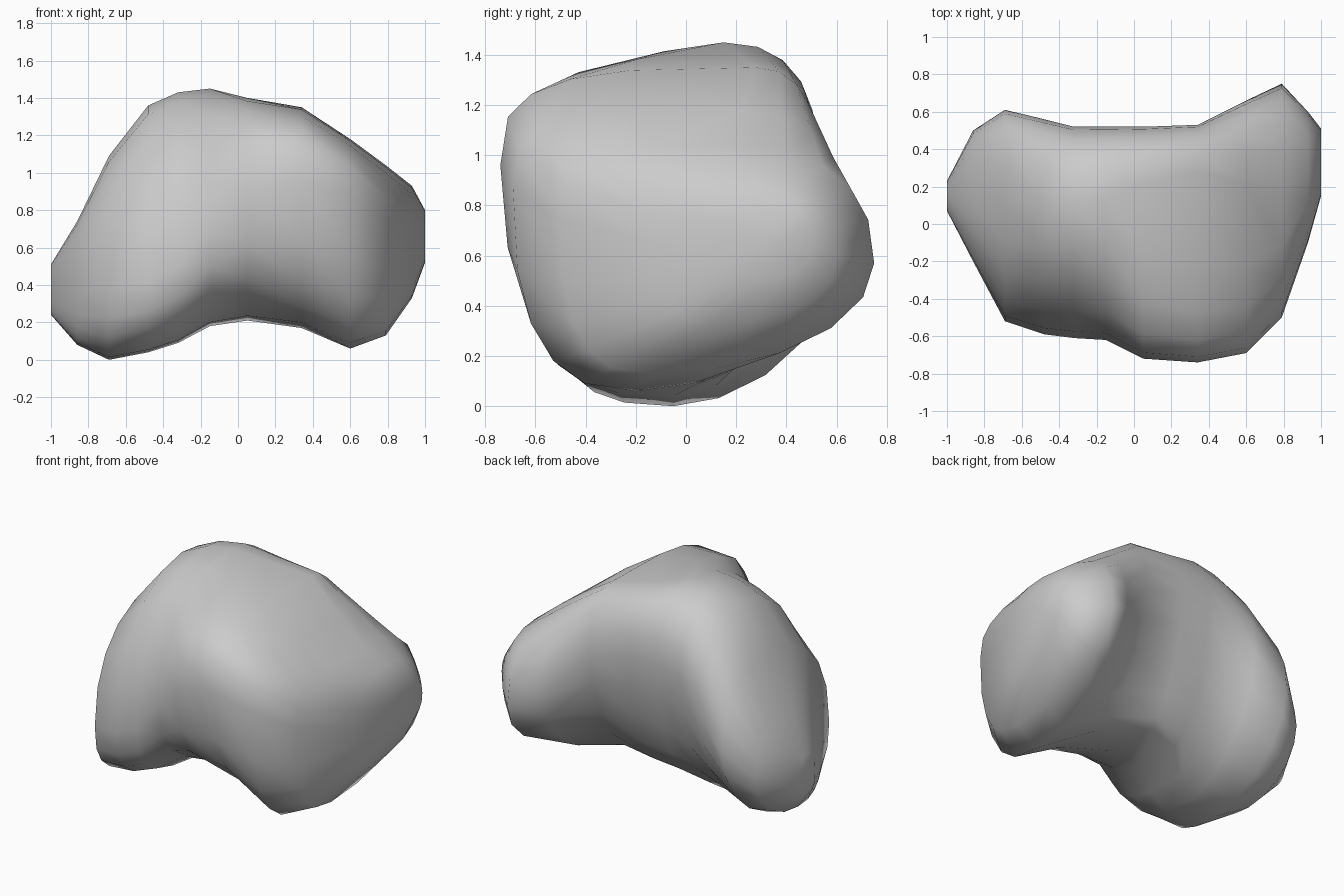
import bpy, bmesh, math

default_cube = bpy.data.objects.get("Cube")
if default_cube:
    bpy.data.objects.remove(default_cube, do_unlink=True)

SIDES = 20
BACK_TOP_POWER = 0.85
FRONT_BOTTOM_POWER = 0.75

# Cross-sections along x, in hundredths of a unit:
# x, then (y, z) of the top, back, bottom and front extremes,
# then how boxy (low) or bevelled (high) the upper front and lower back are
SECTIONS = [
    (-100, (15, 51), (23, 40), (15, 24), (7, 36), 8, 9),
    (-86, (10, 74), (50, 45), (5, 8), (-20, 36), 9, 10),
    (-69, (12, 109), (61, 60), (-5, 0), (-52, 38), 9, 11),
    (-48, (10, 136), (56, 80), (-5, 4), (-59, 42), 10, 11),
    (-32, (12, 143), (52, 98), (5, 9), (-61, 50), 10, 11),
    (-15, (15, 145), (52, 102), (20, 18), (-62, 72), 10, 12),
    (5, (22, 140), (52, 102), (22, 21), (-72, 90), 7, 12),
    (34, (28, 135), (53, 95), (5, 17), (-74, 96), 6, 12),
    (60, (22, 118), (66, 66), (-20, 6), (-69, 88), 6, 11),
    (79, (18, 104), (75, 57), (-15, 13), (-50, 75), 7, 10),
    (93, (25, 93), (60, 60), (10, 33), (-10, 65), 8, 9),
    (100, (33, 80), (51, 66), (33, 52), (15, 66), 8, 8),
]


def section_ring(bm, section):
    """Closed ring made of four rounded quarters between the extremes."""
    x, top, back, bottom, front, front_top, back_bottom = section
    ring = []
    for i in range(SIDES):
        angle = math.tau * i / SIDES
        c, s = math.cos(angle), math.sin(angle)
        side = back if c >= 0 else front
        pole = top if s >= 0 else bottom
        if s >= 0:
            power = BACK_TOP_POWER if c >= 0 else front_top / 10
        else:
            power = back_bottom / 10 if c >= 0 else FRONT_BOTTOM_POWER
        y = pole[0] + (side[0] - pole[0]) * abs(c) ** power
        z = side[1] + (pole[1] - side[1]) * abs(s) ** power
        ring.append(bm.verts.new((x / 100, y / 100, z / 100)))
    return ring


def cap(bm, ring):
    face = bm.faces.new(ring)
    bmesh.ops.poke(bm, faces=[face])


# Stone material
stone = bpy.data.materials.new("grey stone")
stone.use_nodes = True
stone_colour = (0.6, 0.6, 0.6, 1)
stone.diffuse_color = stone_colour
shader = stone.node_tree.nodes["Principled BSDF"]
shader.inputs["Base Color"].default_value = stone_colour
shader.inputs["Roughness"].default_value = 0.9

# Arched boulder lofted through the sections
bm = bmesh.new()
rings = [section_ring(bm, section) for section in SECTIONS]
for ring, following in zip(rings, rings[1:]):
    for i in range(SIDES):
        j = (i + 1) % SIDES
        bm.faces.new((ring[i], ring[j], following[j], following[i]))
cap(bm, rings[0])
cap(bm, rings[-1])
bmesh.ops.recalc_face_normals(bm, faces=bm.faces)
for face in bm.faces:
    face.smooth = True

mesh = bpy.data.meshes.new("boulder")
bm.to_mesh(mesh)
bm.free()
mesh.materials.append(stone)
boulder = bpy.data.objects.new("boulder", mesh)
bpy.context.collection.objects.link(boulder)
